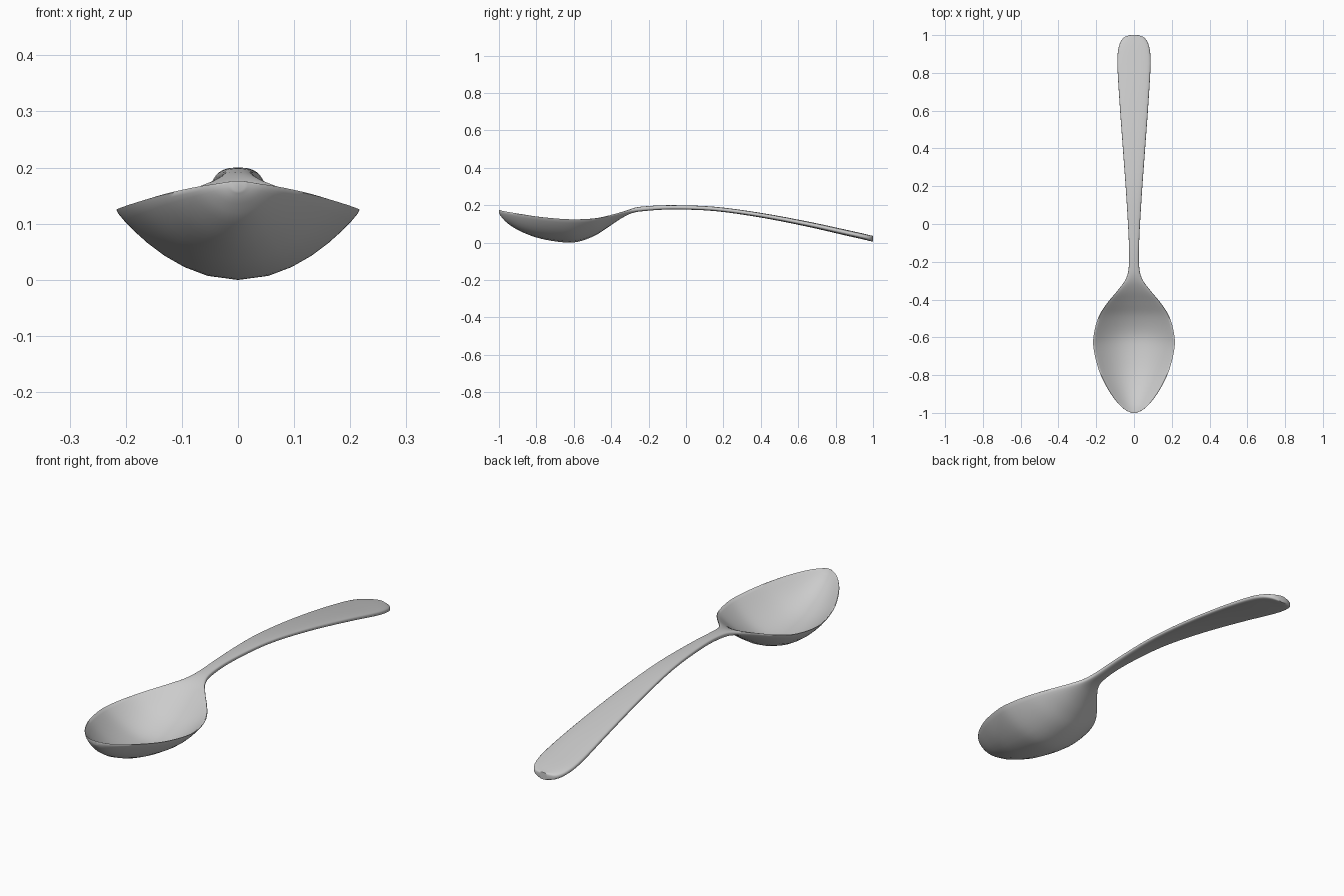
import bpy, bmesh, math

if "Cube" in bpy.data.objects:
    bpy.data.objects.remove(bpy.data.objects["Cube"])

# stations along the spoon: y, half width, rim height, underside height, thickness
STATIONS = [
    (-1.0, 0.012, 0.180, 0.158, 0.018),
    (-0.985, 0.045, 0.178, 0.135, 0.022),
    (-0.95, 0.084, 0.173, 0.100, 0.024),
    (-0.88, 0.135, 0.162, 0.058, 0.022),
    (-0.78, 0.184, 0.147, 0.022, 0.020),
    (-0.66, 0.214, 0.136, 0.002, 0.019),
    (-0.58, 0.212, 0.134, 0.004, 0.019),
    (-0.49, 0.187, 0.139, 0.036, 0.021),
    (-0.42, 0.143, 0.152, 0.080, 0.023),
    (-0.35, 0.085, 0.170, 0.127, 0.025),
    (-0.29, 0.043, 0.184, 0.157, 0.025),
    (-0.22, 0.027, 0.194, 0.169, 0.025),
    (-0.08, 0.028, 0.200, 0.177, 0.023),
    (0.15, 0.041, 0.192, 0.169, 0.023),
    (0.40, 0.059, 0.159, 0.134, 0.025),
    (0.65, 0.077, 0.113, 0.085, 0.028),
    (0.85, 0.088, 0.070, 0.039, 0.031),
    (0.94, 0.080, 0.050, 0.019, 0.031),
    (0.985, 0.056, 0.039, 0.008, 0.031),
    (1.0, 0.022, 0.036, 0.005, 0.031),
]
STEPS, SIDES = 4, 32


def spline(a, b, c, d, t):
    return tuple(0.5 * (2 * q + (r - p) * t + (2 * p - 5 * q + 4 * r - s) * t * t
                        + (3 * q - p - 3 * r + s) * t ** 3)
                 for p, q, r, s in zip(a, b, c, d))


def signed_pow(v, p):
    return math.copysign(abs(v) ** p, v)


# smooth the stations
rows = []
last = len(STATIONS) - 1
for i in range(last):
    quad = [STATIONS[min(max(i + k, 0), last)] for k in (-1, 0, 1, 2)]
    rows += [spline(*quad, s / STEPS) for s in range(STEPS)]
rows.append(STATIONS[last])

# loft rounded, dished cross-sections into one closed skin
bm = bmesh.new()
rings = []
for y, w, rim, under, thick in rows:
    depth = max(rim - under - thick, 0)
    ring = []
    for k in range(SIDES):
        a = 2 * math.pi * k / SIDES
        u = signed_pow(math.cos(a), 0.85)
        z = rim - thick / 2 - depth * (1 - u * u) + thick / 2 * signed_pow(math.sin(a), 0.6)
        ring.append(bm.verts.new((w * u, y, z)))
    rings.append(ring)
for r0, r1 in zip(rings, rings[1:]):
    for k in range(SIDES):
        n = (k + 1) % SIDES
        bm.faces.new((r0[k], r0[n], r1[n], r1[k]))
bm.faces.new(rings[0])
bm.faces.new(rings[-1])
bmesh.ops.recalc_face_normals(bm, faces=bm.faces)

mesh = bpy.data.meshes.new("spoon")
bm.to_mesh(mesh)
bm.free()
spoon = bpy.data.objects.new("spoon", mesh)
bpy.context.collection.objects.link(spoon)
bpy.context.view_layer.objects.active = spoon
spoon.select_set(True)
bpy.ops.object.shade_smooth_by_angle(angle=math.radians(50))
